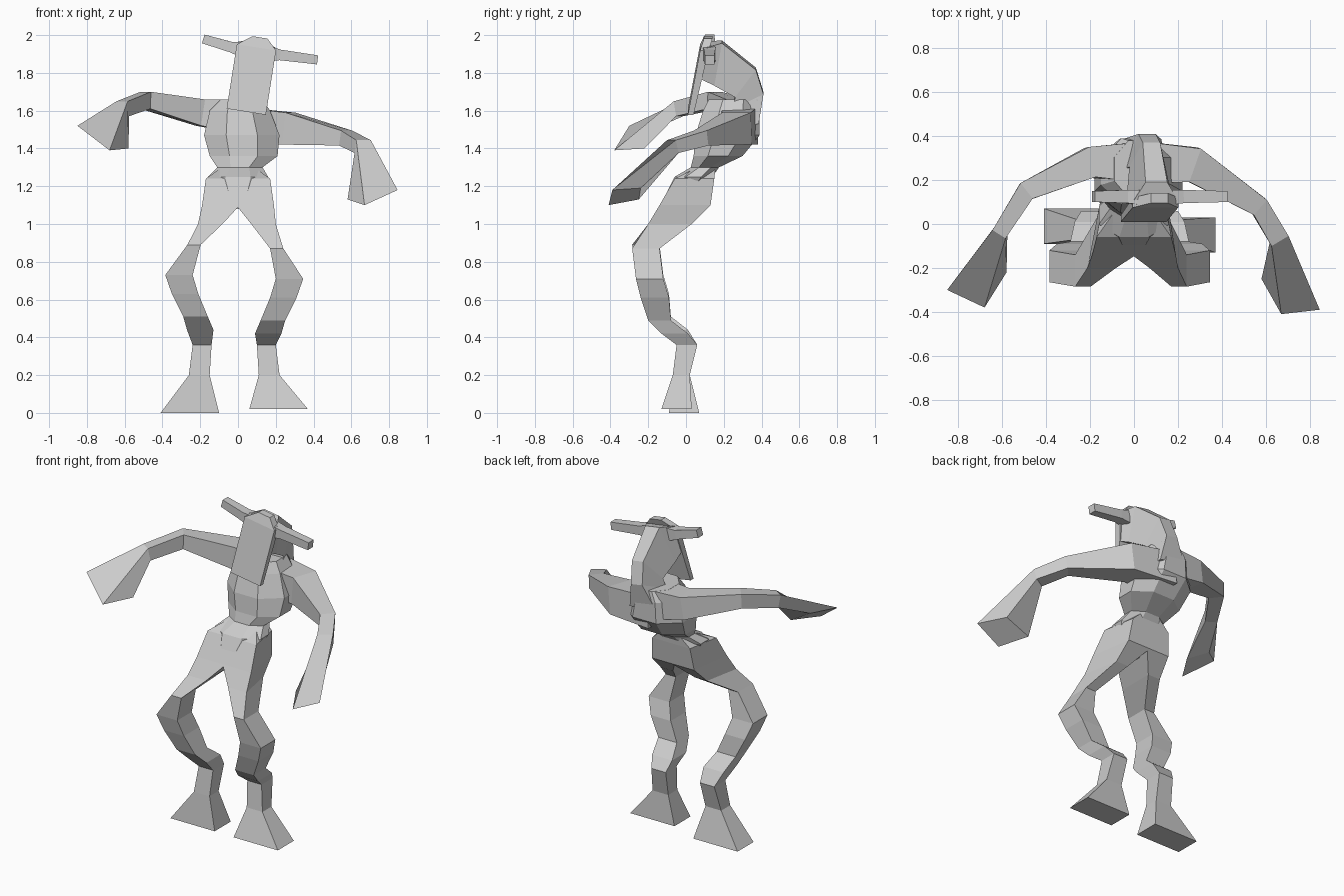
import bpy, bmesh, math
from mathutils import Vector, Matrix

default_cube = bpy.data.objects.get("Cube")
if default_cube:
    bpy.data.objects.remove(default_cube, do_unlink=True)

grey = bpy.data.materials.new("plain grey")
grey.use_nodes = True
grey.diffuse_color = (0.6, 0.6, 0.6, 1)
grey.node_tree.nodes["Principled BSDF"].inputs["Base Color"].default_value = grey.diffuse_color


def loft(name, rings, matrix=None):
    """Skin a flat-shaded closed tube through rings with equal point counts."""
    bm = bmesh.new()
    loops = [[bm.verts.new(point) for point in ring] for ring in rings]
    for lower, upper in zip(loops, loops[1:]):
        for i in range(len(lower)):
            j = (i + 1) % len(lower)
            bm.faces.new((lower[i], lower[j], upper[j], upper[i]))
    bm.faces.new(loops[0])
    bm.faces.new(loops[-1])
    if matrix:
        bm.transform(matrix)
    bmesh.ops.recalc_face_normals(bm, faces=bm.faces)
    mesh = bpy.data.meshes.new(name)
    bm.to_mesh(mesh)
    bm.free()
    mesh.materials.append(grey)
    obj = bpy.data.objects.new(name, mesh)
    bpy.context.collection.objects.link(obj)
    return obj


def oval(x, y, z, half_width, half_depth, sides=8):
    """Horizontal oval ring."""
    angles = [math.tau * (i + 0.5) / sides for i in range(sides)]
    return [(x + half_width * 1.08 * math.cos(a), y + half_depth * 1.08 * math.sin(a), z)
            for a in angles]


def box_ring(inner, outer, front, back, z, back_outer=None):
    """Horizontal four-point ring, optionally narrower at the back."""
    if back_outer is None:
        back_outer = outer
    return [(inner, front, z), (outer, front, z), (back_outer, back, z), (inner, back, z)]


def path_rings(path):
    """Rectangular rings set square to a path of (x, y, z, half width, half height)."""
    points = [Vector(p[:3]) for p in path]
    rings = []
    for i, (point, spec) in enumerate(zip(points, path)):
        along = (points[min(i + 1, len(points) - 1)] - points[max(i - 1, 0)]).normalized()
        side = along.cross(Vector((0, 0, 1))).normalized()
        up = side.cross(along)
        rings.append([point + side * spec[3] * s + up * spec[4] * u
                      for s, u in ((-1, -1), (1, -1), (1, 1), (-1, 1))])
    return rings


# Torso: pelvis, pinched waist, full chest and neck base
loft("torso", [oval(*ring) for ring in (
    (0, -0.04, 1.08, 0.03, 0.08),
    (0, -0.01, 1.17, 0.12, 0.09),
    (0, 0.04, 1.25, 0.16, 0.1),
    (0.01, 0.1, 1.3, 0.12, 0.075),
    (0.03, 0.17, 1.36, 0.18, 0.13),
    (0.02, 0.22, 1.47, 0.2, 0.17),
    (0.01, 0.24, 1.6, 0.16, 0.15),
    (0.02, 0.25, 1.66, 0.11, 0.13),
)])

# Legs: hoof, ankle, bent shin, knee and thigh (inner, outer, front, back, height)
LEG = (
    (0.06, 0.37, -0.13, 0.03, 0.02),
    (0.11, 0.22, -0.07, 0.02, 0.2),
    (0.1, 0.2, -0.05, 0.06, 0.36),
    (0.09, 0.23, -0.13, 0.01, 0.42),
    (0.12, 0.25, -0.2, -0.08, 0.49),
    (0.17, 0.31, -0.24, -0.09, 0.61),
    (0.2, 0.345, -0.265, -0.12, 0.71),
    (0.17, 0.24, -0.285, -0.14, 0.87),
    (0.07, 0.2, -0.2, 0.03, 1.0),
    (-0.01, 0.19, -0.14, 0.13, 1.1),
    (-0.01, 0.17, -0.06, 0.15, 1.24),
    (-0.01, 0.1, 0.04, 0.155, 1.29),
)
for name, sign, spread in (("left_leg", 1, 0), ("right_leg", -1, 0.04)):
    rings = []
    for inner, outer, front, back, z in LEG:
        out = spread * max(0, min(1, 3 * (1.1 - z)))
        on_ground = z < 0.1
        slide = spread * on_ground
        lift = spread / 2 * ((0.4 < z < 0.95) - on_ground)
        narrow = 0.78 if z > 0.95 else 1
        rings.append(box_ring(sign * (inner + out), sign * (outer + out), front + slide,
                              back + slide, z + lift, sign * (outer * narrow + out)))
    loft(name, rings)

# Arms: shoulder to wrist, ending in a flared hand
left_arm = path_rings((
    (0.0, 0.28, 1.52, 0.1, 0.1),
    (0.27, 0.27, 1.505, 0.08, 0.085),
    (0.57, 0.08, 1.455, 0.045, 0.04),
    (0.66, -0.07, 1.41, 0.045, 0.035),
))
left_arm.append([(0.75, -0.24, 1.19), (0.58, -0.25, 1.13), (0.67, -0.41, 1.1), (0.845, -0.39, 1.18)])
loft("left_arm", left_arm)

right_arm = path_rings((
    (0.1, 0.28, 1.56, 0.1, 0.1),
    (-0.2, 0.28, 1.59, 0.07, 0.07),
    (-0.49, 0.15, 1.655, 0.045, 0.045),
    (-0.61, -0.04, 1.61, 0.035, 0.04),
))
right_arm.append([(-0.58, -0.22, 1.4), (-0.73, -0.2, 1.49), (-0.85, -0.3, 1.52), (-0.68, -0.38, 1.39)])
loft("right_arm", right_arm)

# Head group is tilted sideways about the crown
pivot = Vector((0.1, 0, 1.95))
tilt = Matrix.Translation(pivot) @ Matrix.Rotation(math.radians(9), 4, "Y") @ Matrix.Translation(-pivot)


def skull_ring(y_low, z_low, y_high, z_high, half_low, half_high):
    x = pivot.x
    return [(x - half_low, y_low, z_low), (x + half_low, y_low, z_low),
            (x + half_high, y_high, z_high), (x - half_high, y_high, z_high)]


# Skull and neck: arches back from the face and down behind the shoulders
loft("skull_and_neck", [skull_ring(*ring) for ring in (
    (0.08, 1.78, 0.11, 1.95, 0.1, 0.1),
    (0.15, 1.745, 0.19, 1.965, 0.1, 0.05),
    (0.26, 1.68, 0.37, 1.82, 0.08, 0.04),
    (0.25, 1.62, 0.41, 1.69, 0.09, 0.04),
    (0.22, 1.5, 0.385, 1.54, 0.12, 0.09),
)], tilt)

# Face: long flat plate hanging forward
x = pivot.x
loft("face_plate", [
    box_ring(x - 0.105, x + 0.105, 0.01, 0.04, 1.59),
    box_ring(x - 0.105, x + 0.105, 0.075, 0.12, 1.935),
    box_ring(x - 0.03, x + 0.05, 0.095, 0.14, 1.99),
], tilt)

# Ears: level bars either side of the crown
for name, sign, length, rise in (("left_ear", 1, 0.33, 0), ("right_ear", -1, 0.285, 0.015)):
    loft(name, path_rings((
        (x + sign * 0.05, 0.12, 1.91, 0.035, 0.045),
        (x + sign * 0.13, 0.125, 1.915, 0.03, 0.028),
        (x + sign * length, 0.125, 1.92 + rise, 0.025, 0.024),
    )), tilt)
